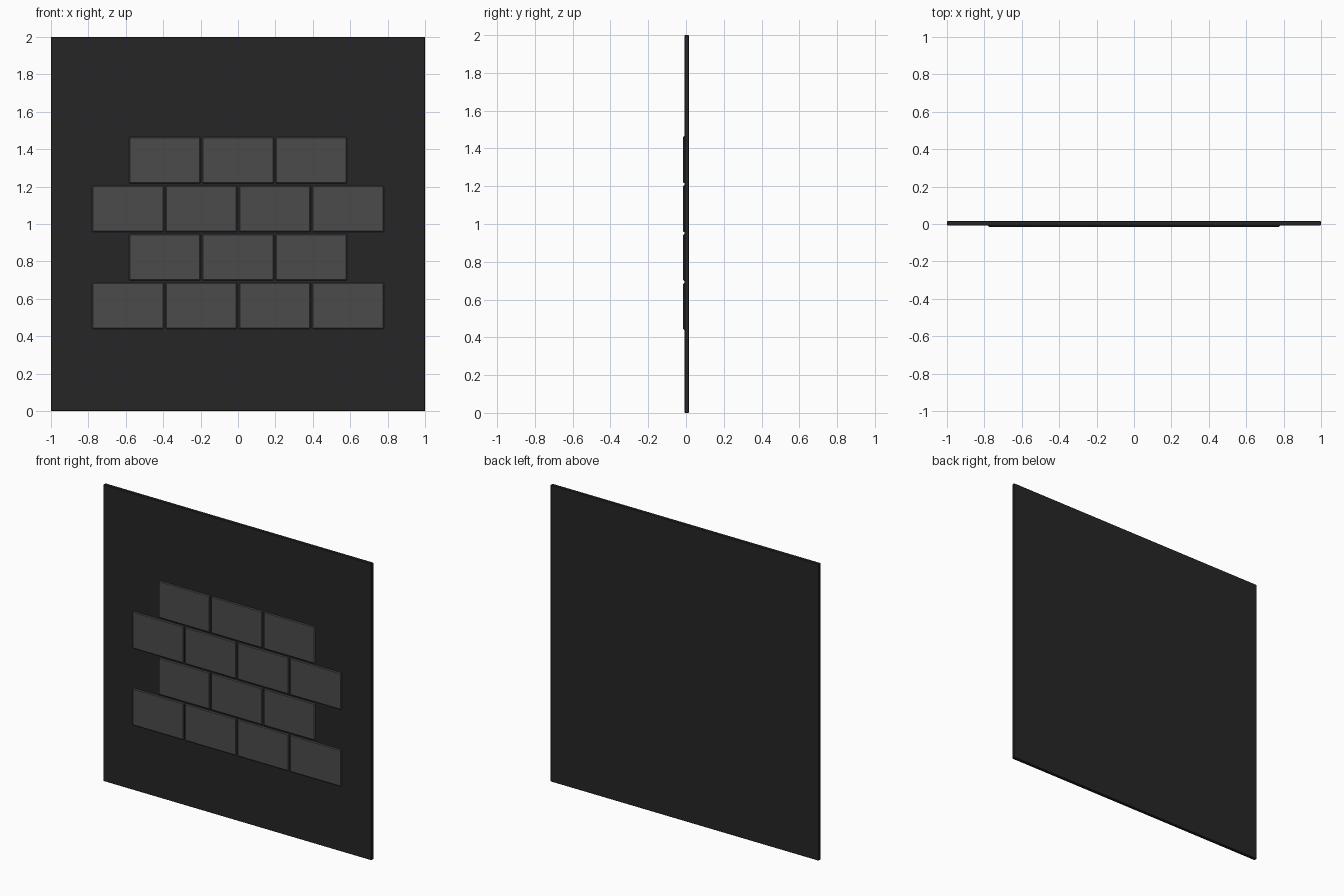
import bpy

if "Cube" in bpy.data.objects:
    bpy.data.objects.remove(bpy.data.objects["Cube"])


def material(name, value):
    m = bpy.data.materials.new(name)
    m.diffuse_color = (value, value, value, 1.0)
    m.use_nodes = True
    m.node_tree.nodes["Principled BSDF"].inputs["Base Color"].default_value = m.diffuse_color
    return m


PANEL_MAT = material("black panel", 0.019)
BRICK_MAT = material("dark grey brick", 0.07)


def box(name, x, y, z, mat, bevel):
    """Bevelled box from (min, max) pairs on each axis."""
    bpy.ops.mesh.primitive_cube_add(
        size=1, location=[(a + b) / 2 for a, b in (x, y, z)])
    ob = bpy.context.object
    ob.name = name
    ob.scale = [b - a for a, b in (x, y, z)]
    bpy.ops.object.transform_apply(location=False, rotation=False, scale=True)
    ob.data.materials.append(mat)
    mod = ob.modifiers.new("edge", 'BEVEL')
    mod.width = bevel
    mod.segments = 1
    return ob


# Square backing panel
box("panel", (-1, 1), (-0.007, 0.015), (0, 2), PANEL_MAT, 0.002)

# Raised bricks in running bond, rows of four and three
PITCH_X, WIDTH = 0.392, 0.383
PITCH_Z, HEIGHT = 0.259, 0.249
for row in range(4):
    count = 4 if row % 2 == 0 else 3
    z0 = 0.439 + row * PITCH_Z
    for i in range(count):
        cx = (i - (count - 1) / 2) * PITCH_X
        box(f"brick_{row + 1}_{i + 1}", (cx - WIDTH / 2, cx + WIDTH / 2),
            (-0.015, 0.004), (z0, z0 + HEIGHT), BRICK_MAT, 0.005)
